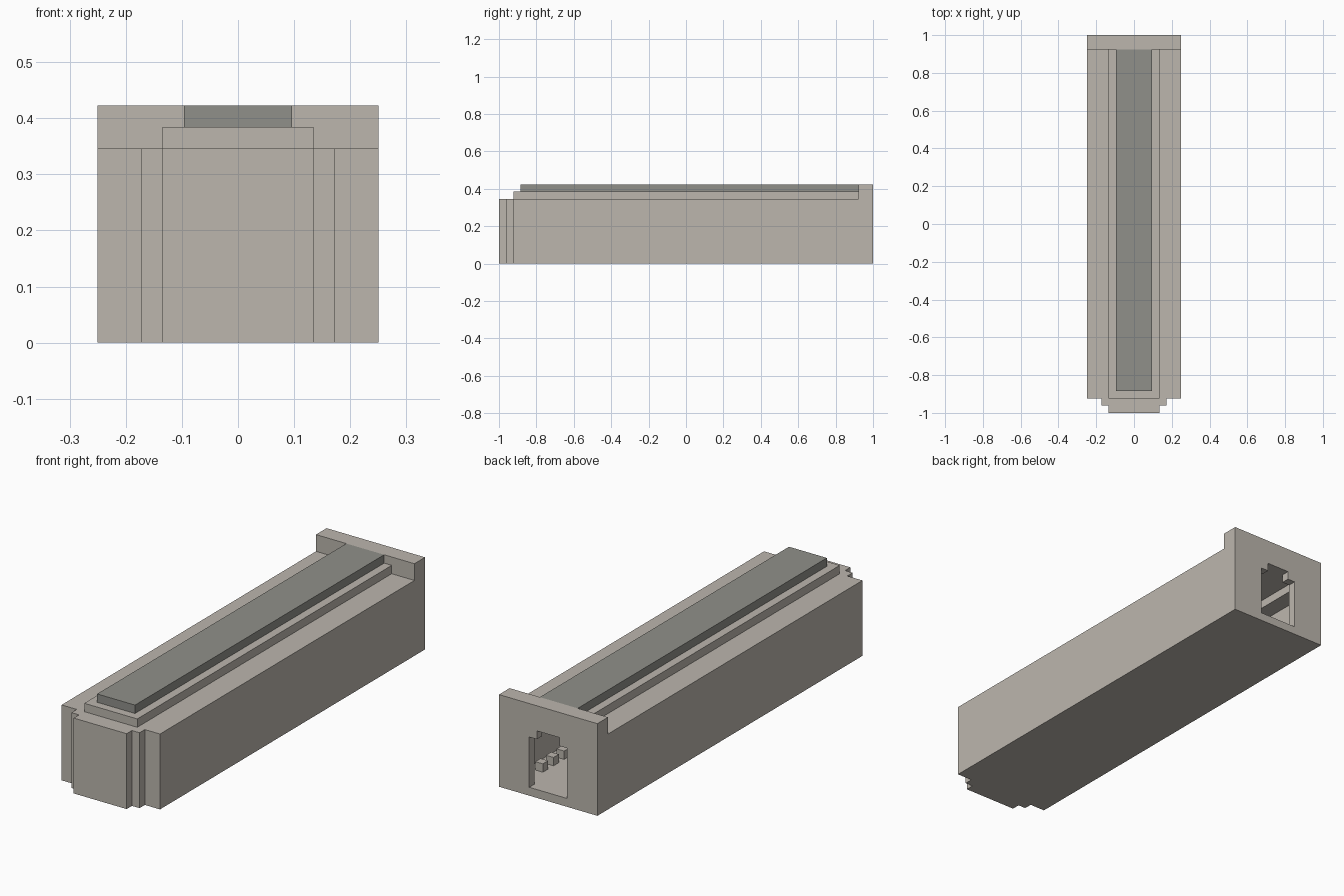
import bpy
import bmesh

U = 2 / 52  # module that every size is a multiple of

cube = bpy.data.objects.get("Cube")
if cube:
    bpy.data.objects.remove(cube, do_unlink=True)


def material(name, rgb):
    m = bpy.data.materials.new(name)
    m.use_nodes = True
    m.diffuse_color = (*rgb, 1)
    m.node_tree.nodes["Principled BSDF"].inputs["Base Color"].default_value = (*rgb, 1)
    return m


beige = material("warm grey", (0.503, 0.468, 0.423))
grey = material("dark grey", (0.279, 0.279, 0.254))


def extrude(name, points, direction, mat):
    """Closed prism from a flat outline, sizes in modules."""
    bm = bmesh.new()
    face = bm.faces.new([bm.verts.new([c * U for c in p]) for p in points])
    new = bmesh.ops.extrude_face_region(bm, geom=[face])["geom"]
    verts = [v for v in new if isinstance(v, bmesh.types.BMVert)]
    bmesh.ops.translate(bm, verts=verts, vec=[c * U for c in direction])
    bmesh.ops.recalc_face_normals(bm, faces=bm.faces)
    mesh = bpy.data.meshes.new(name)
    bm.to_mesh(mesh)
    bm.free()
    mesh.materials.append(mat)
    ob = bpy.data.objects.new(name, mesh)
    bpy.context.collection.objects.link(ob)
    return ob


def box(name, x, y, z, mat):
    outline = [(x[0], y[0], z[0]), (x[1], y[0], z[0]), (x[1], y[1], z[0]), (x[0], y[1], z[0])]
    return extrude(name, outline, (0, 0, z[1] - z[0]), mat)


def mirrored(half):
    return half + [(-a, b) for a, b in reversed(half)]


def cut(target, cutters):
    for c in cutters:
        mod = target.modifiers.new("cut", 'BOOLEAN')
        mod.operation = 'DIFFERENCE'
        mod.solver = 'EXACT'
        mod.object = c
    bpy.context.view_layer.update()
    result = target.evaluated_get(bpy.context.evaluated_depsgraph_get())
    mesh = bpy.data.meshes.new_from_object(result)
    target.modifiers.clear()
    target.data = mesh


# Long body with a stepped nose
plan = mirrored([(3.5, -26), (3.5, -25), (4.5, -25), (4.5, -24), (6.5, -24), (6.5, 24)])
body = extrude("body", [(x, y, 0) for x, y in plan], (0, 0, 9), beige)

# Taller plate closing the back
back_plate = box("back_plate", (-6.5, 6.5), (24, 26), (0, 11), beige)

# Stepped opening in the back, widening into a hollow chamber
hole = mirrored([(2.5, 1), (2.5, 7), (1.5, 7), (1.5, 8)])
opening = extrude("opening_cutter", [(x, 24.5, z) for x, z in hole], (0, 3, 0), beige)
room = mirrored([(5.5, 1), (5.5, 7), (3.5, 7), (3.5, 8)])
chamber = extrude("chamber_cutter", [(x, -22, z) for x, z in room], (0, 47, 0), beige)
cut(body, [chamber])
cut(back_plate, [chamber, opening])
for cutter in (opening, chamber):
    bpy.data.objects.remove(cutter, do_unlink=True)

# Small catches inside the chamber
for i in range(3):
    y = 21 - 2 * i
    box(f"inner_catch_{i + 1}", (3.5, 4.5), (y, y + 1), (1, 2), beige)

# Raised ridge and the dark strip along its top
box("top_ridge", (-3.5, 3.5), (-24, 24), (9, 10), beige)
box("top_strip", (-2.5, 2.5), (-23, 24), (10, 11), grey)
